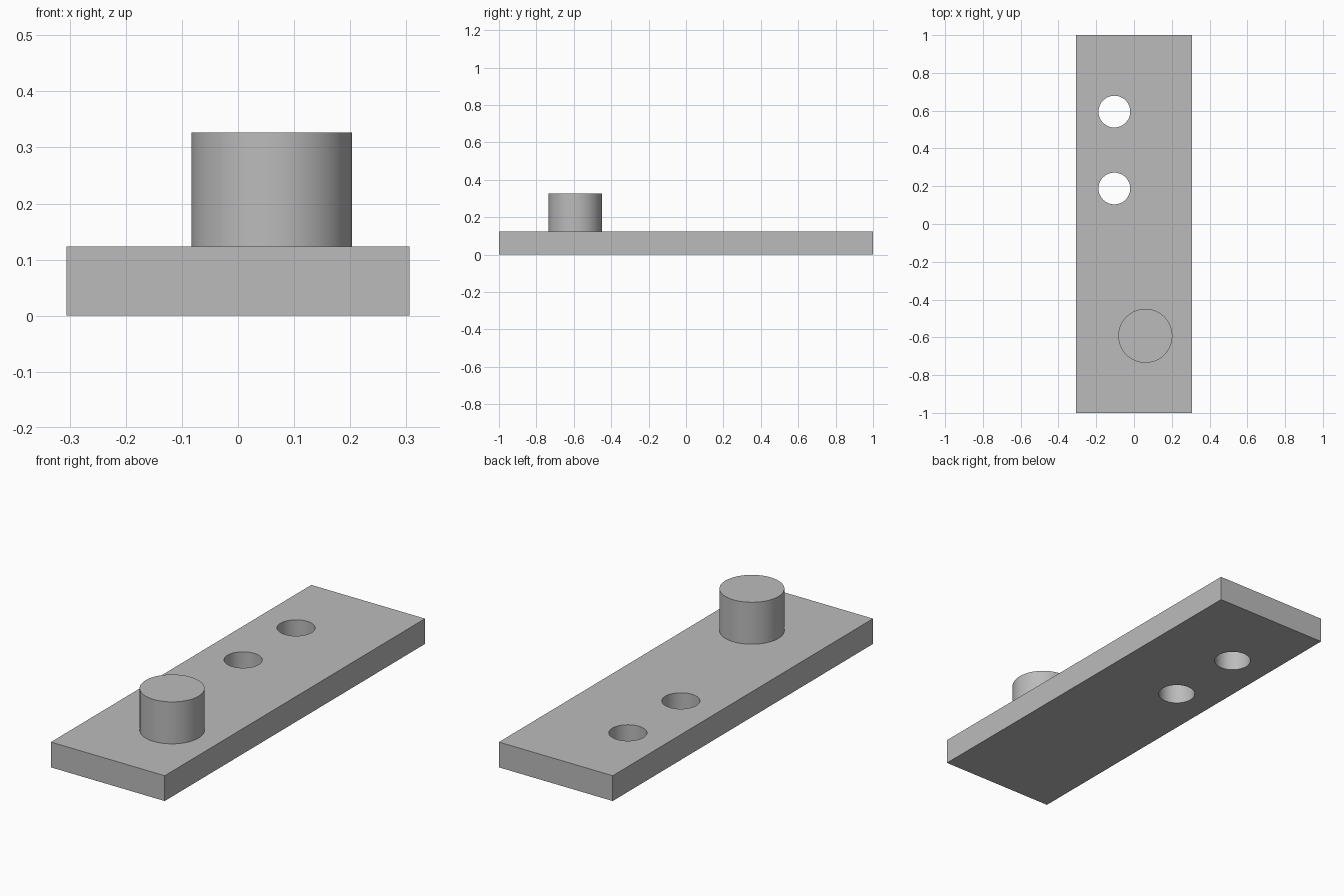
import bpy
import math

if "Cube" in bpy.data.objects:
    bpy.data.objects.remove(bpy.data.objects["Cube"], do_unlink=True)

THICKNESS = 0.123
PEG_TOP = 0.327

grey = bpy.data.materials.new("plain_grey")
grey.use_nodes = True
grey.diffuse_color = (0.5, 0.5, 0.5, 1)
grey.node_tree.nodes["Principled BSDF"].inputs["Base Color"].default_value = (0.5, 0.5, 0.5, 1)


def cylinder(name, x, y, radius, bottom, top):
    bpy.ops.mesh.primitive_cylinder_add(
        vertices=96, radius=radius, depth=top - bottom,
        location=(x, y, (bottom + top) / 2))
    obj = bpy.context.object
    obj.name = name
    obj.data.materials.append(grey)
    return obj


def smooth(obj):
    bpy.ops.object.select_all(action="DESELECT")
    obj.select_set(True)
    bpy.context.view_layer.objects.active = obj
    bpy.ops.object.shade_smooth_by_angle(angle=math.radians(30))


# Flat rectangular plate
bpy.ops.mesh.primitive_cube_add(size=1, location=(0, 0, THICKNESS / 2))
plate = bpy.context.object
plate.name = "base_plate"
plate.scale = (0.612, 2, THICKNESS)
bpy.ops.object.transform_apply(location=False, rotation=False, scale=True)
plate.data.materials.append(grey)

# Two through holes
for y in (0.188, 0.595):
    cutter = cylinder("hole_cutter", -0.104, y, 0.084, -0.1, THICKNESS + 0.1)
    cutter.hide_render = True
    cut = plate.modifiers.new("hole", "BOOLEAN")
    cut.operation = "DIFFERENCE"
    cut.solver = "EXACT"
    cut.object = cutter
    bpy.context.view_layer.objects.active = plate
    bpy.ops.object.modifier_apply(modifier=cut.name)
    bpy.data.objects.remove(cutter, do_unlink=True)
smooth(plate)

# Round peg standing on the plate
peg = cylinder("round_peg", 0.06, -0.592, 0.143, THICKNESS, PEG_TOP)
smooth(peg)
